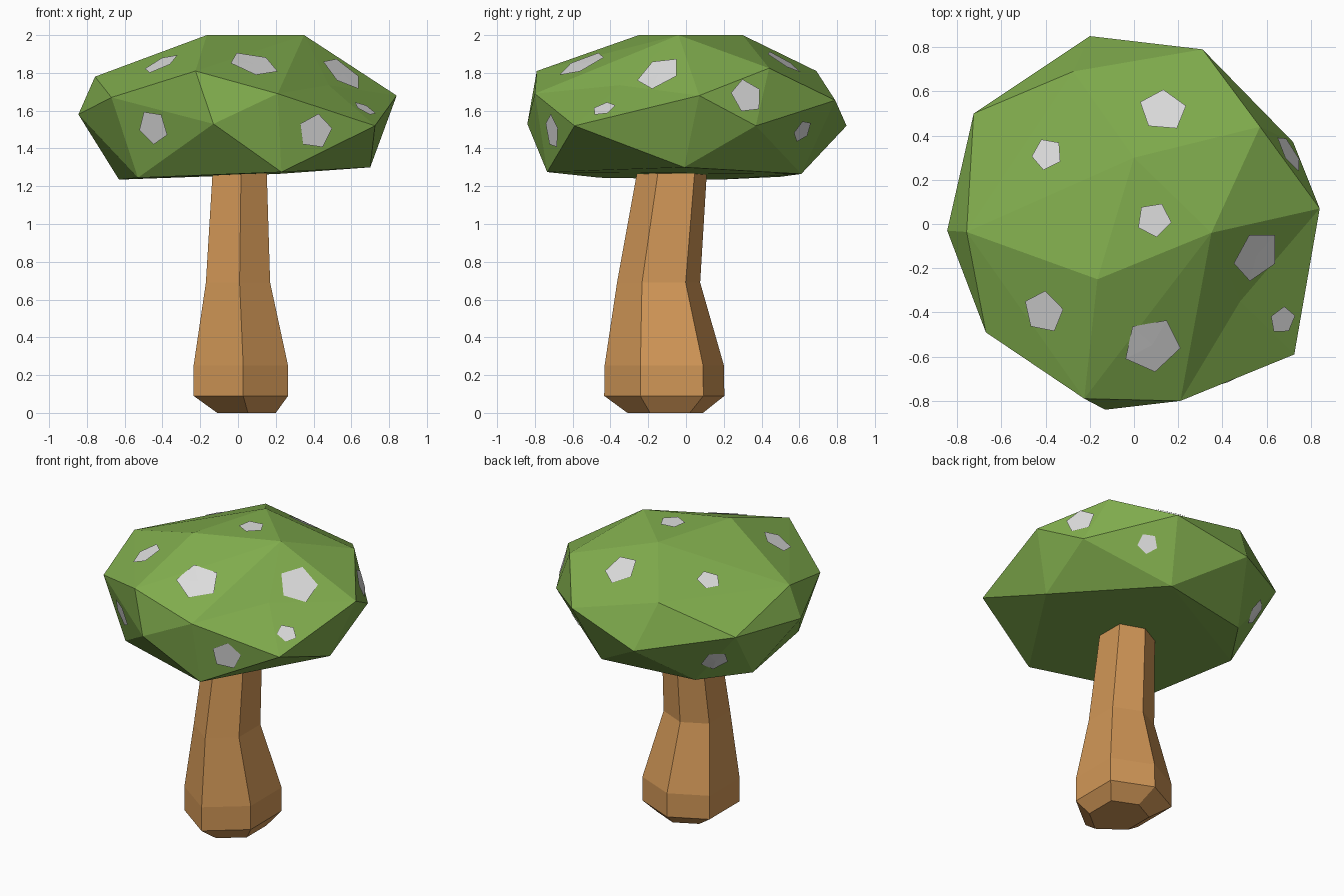
import bpy, bmesh, math
from mathutils import Vector
from mathutils.bvhtree import BVHTree

if "Cube" in bpy.data.objects:
    bpy.data.objects.remove(bpy.data.objects["Cube"])


def material(name, rgb):
    m = bpy.data.materials.new(name)
    m.diffuse_color = (*rgb, 1)
    m.use_nodes = True
    m.node_tree.nodes["Principled BSDF"].inputs["Base Color"].default_value = m.diffuse_color
    return m


def add_object(name, bm, mat):
    me = bpy.data.meshes.new(name)
    bm.to_mesh(me)
    me.materials.append(mat)
    ob = bpy.data.objects.new(name, me)
    bpy.context.collection.objects.link(ob)
    return ob


green = material("cap green", (0.22, 0.42, 0.075))
brown = material("stem brown", (0.64, 0.31, 0.095))
pale = material("spot pale grey", (0.73, 0.73, 0.73))

# Stem: an irregular six-sided section swept through leaning rings
section = [(.05, -1), (1, -.4), (1, .65), (-.05, 1), (-1, .62), (-1, -.4)]
rings = [  # z, centre x, centre y, half width, half depth
    (0, .045, -.11, .155, .20),
    (.09, .015, -.115, .25, .318),
    (.25, .015, -.115, .25, .316),
    (.69, 0, -.145, .17, .22),
    (1.35, .01, -.065, .14, .18)]
bm = bmesh.new()
loops = [[bm.verts.new((cx + u * rx, cy + v * ry, z)) for u, v in section]
         for z, cx, cy, rx, ry in rings]
for a, b in zip(loops, loops[1:]):
    for i in range(6):
        j = (i + 1) % 6
        bm.faces.new((a[i], a[j], b[j], b[i]))
bm.faces.new(loops[0][::-1])
bm.faces.new(loops[-1])
bmesh.ops.recalc_face_normals(bm, faces=bm.faces)
add_object("stem", bm, brown)
bm.free()

# Cap: faceted hull over the corner points
crown = [(-.165, -.25, 2), (.35, -.04, 2), (0, .30, 2)]
shoulder = [(-.275, .69, 1.81), (.57, .44, 1.825), (-.757, -.036, 1.78),
            (-.225, -.79, 1.81)]
rim = [(.21, -.80, 1.69), (.725, -.59, 1.52), (.84, .07, 1.68), (.72, .37, 1.52),
       (.31, .79, 1.655), (-.20, .85, 1.52), (-.725, .50, 1.62),
       (-.845, -.03, 1.58), (-.67, -.49, 1.67), (-.13, -.84, 1.53)]
base = [(.70, -.01, 1.30), (.21, .61, 1.265), (-.42, .50, 1.25),
        (-.63, .18, 1.235), (-.53, -.455, 1.245), (.23, -.735, 1.275)]
bm = bmesh.new()
for p in crown + shoulder + rim + base:
    bm.verts.new(p)
dent = bm.verts.new((.48, -.35, 1.80))
res = bmesh.ops.convex_hull(bm, input=bm.verts)
loose = [v for v in bm.verts if not v.link_faces]
if dent not in loose:
    dent.co.z = 1.735          # shallow dent on the front right slope
bmesh.ops.delete(bm, geom=loose, context='VERTS')
bmesh.ops.recalc_face_normals(bm, faces=bm.faces)
bm.normal_update()
add_object("cap", bm, green)
surface = BVHTree.FromBMesh(bm)
bm.free()

# Spots: thin five-sided plates laid on the cap (z None = drop from above)
spots = [(.13, .51, None, .11), (-.39, .315, None, .075), (.09, .02, None, .08),
         (-.405, -.395, None, .10), (.55, -.14, None, .125), (.08, -.545, None, .135),
         (.68, -.44, 1.625, .065), (.70, .32, 1.675, .095), (-.50, -.68, 1.49, .095),
         (.41, -.71, 1.49, .095), (.41, .62, 1.49, .065), (-.56, .49, 1.42, .09)]
bm = bmesh.new()
for k, (x, y, z, r) in enumerate(spots):
    if z is None:
        loc, n = surface.ray_cast(Vector((x, y, 3)), Vector((0, 0, -1)))[:2]
    else:
        loc, n = surface.find_nearest(Vector((x, y, z)))[:2]
    t = n.cross(Vector((1, 0, 0))).cross(n).normalized()
    s = n.cross(t)
    centre = bm.verts.new(loc + n * .008)
    ring = []
    for i in range(5):
        a = math.tau * i / 5 + .3 + k * .4
        p, pn = surface.find_nearest(loc + (t * math.cos(a) + s * math.sin(a)) * r)[:2]
        ring.append(bm.verts.new(p + pn * .008))
    for i in range(5):
        bm.faces.new((centre, ring[i], ring[(i + 1) % 5]))
add_object("cap_spots", bm, pale)
bm.free()
